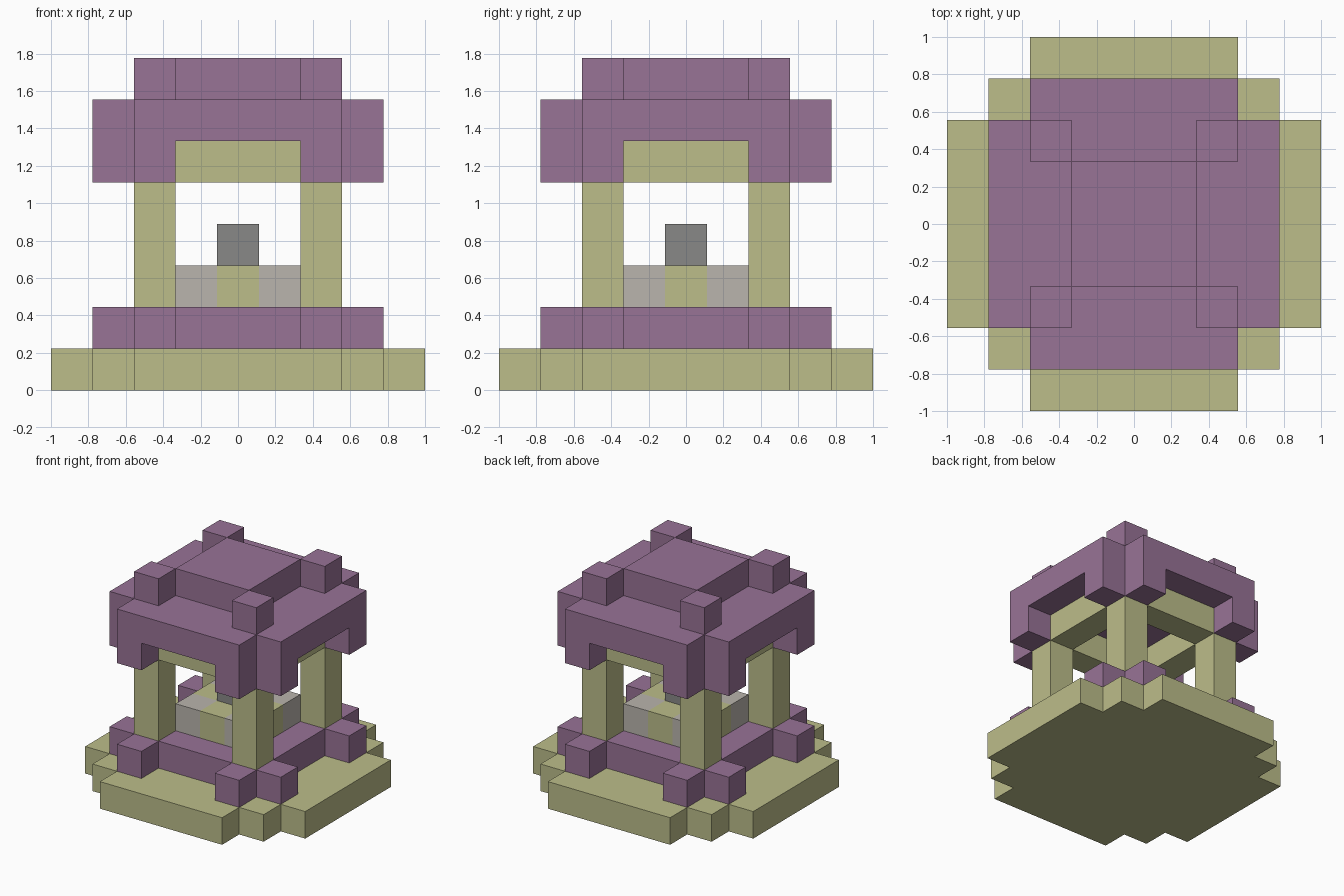
import bpy
import bmesh
from mathutils import Matrix, Vector

U = 2 / 9  # one block

if "Cube" in bpy.data.objects:
    bpy.data.objects.remove(bpy.data.objects["Cube"], do_unlink=True)


def material(name, rgb):
    lin = [((c / 255 + 0.055) / 1.055) ** 2.4 for c in rgb] + [1]
    mat = bpy.data.materials.new(name)
    mat.use_nodes = True
    mat.diffuse_color = lin
    mat.node_tree.nodes["Principled BSDF"].inputs["Base Color"].default_value = lin
    return mat


SAND = material("sand stone", (188, 189, 138))
PURPLE = material("purple block", (152, 115, 150))
PALE = material("pale grey stone", (186, 181, 173))
GREY = material("dark grey stone", (137, 137, 135))


def finish(name, bm, mat):
    bmesh.ops.recalc_face_normals(bm, faces=bm.faces)
    mesh = bpy.data.meshes.new(name)
    bm.to_mesh(mesh)
    bm.free()
    mesh.materials.append(mat)
    obj = bpy.data.objects.new(name, mesh)
    bpy.context.collection.objects.link(obj)


def box(name, mat, centre, size):
    """Box with x, y centre and bottom z, all in blocks."""
    bm = bmesh.new()
    x, y, z = centre
    place = Matrix.Translation(Vector((x, y, z + size[2] / 2)) * U)
    bmesh.ops.create_cube(bm, size=U, matrix=place @ Matrix.Diagonal((*size, 1)))
    finish(name, bm, mat)


def stepped_slab(name, mat, quarter, z):
    """One-block-high slab whose quarter outline repeats four times round."""
    bm = bmesh.new()
    verts = []
    for _ in range(4):
        verts += [bm.verts.new(Vector((x, y, z)) * U) for x, y in quarter]
        quarter = [(-y, x) for x, y in quarter]
    face = bm.faces.new(verts)
    top = bmesh.ops.extrude_face_region(bm, geom=[face])["geom"]
    bmesh.ops.translate(bm, vec=(0, 0, U),
                        verts=[v for v in top if isinstance(v, bmesh.types.BMVert)])
    finish(name, bm, mat)


# Base, floor and roof slabs
stepped_slab("base", SAND,
             [(4.5, 2.5), (3.5, 2.5), (3.5, 3.5), (2.5, 3.5), (2.5, 4.5)], 0)
box("floor", PURPLE, (0, 0, 1), (5, 5, 1))
stepped_slab("roof", PURPLE, [(3.5, 2.5), (2.5, 2.5), (2.5, 3.5)], 6)
box("roof_cap", PURPLE, (0, 0, 7), (3, 3, 1))

# Corner parts
for sx, side in ((-1, "right"), (1, "left")):
    for sy, end in ((-1, "front"), (1, "back")):
        tag = f"{end}_{side}"
        box(f"pillar_{tag}", SAND, (2 * sx, 2 * sy, 2), (1, 1, 4))
        box(f"roof_knob_{tag}", PURPLE, (2 * sx, 2 * sy, 7), (1, 1, 1))
        box(f"altar_corner_{tag}", PALE, (sx, sy, 2), (1, 1, 1))
        for x, y, way in ((2, 3, "a"), (3, 2, "b")):
            box(f"foot_{tag}_{way}", PURPLE, (x * sx, y * sy, 1), (1, 1, 1))
            box(f"eave_{tag}_{way}", PURPLE, (x * sx, y * sy, 5), (1, 1, 1))

# Beams between the pillars
for s, end, side in ((-1, "front", "right"), (1, "back", "left")):
    box(f"beam_{end}", SAND, (0, 2 * s, 5), (3, 1, 1))
    box(f"beam_{side}", SAND, (2 * s, 0, 5), (1, 3, 1))

# Altar cross and the stone on it
stepped_slab("altar_cross", SAND, [(1.5, 0.5), (0.5, 0.5), (0.5, 1.5)], 2)
box("altar_stone", GREY, (0, 0, 3), (1, 1, 1))
